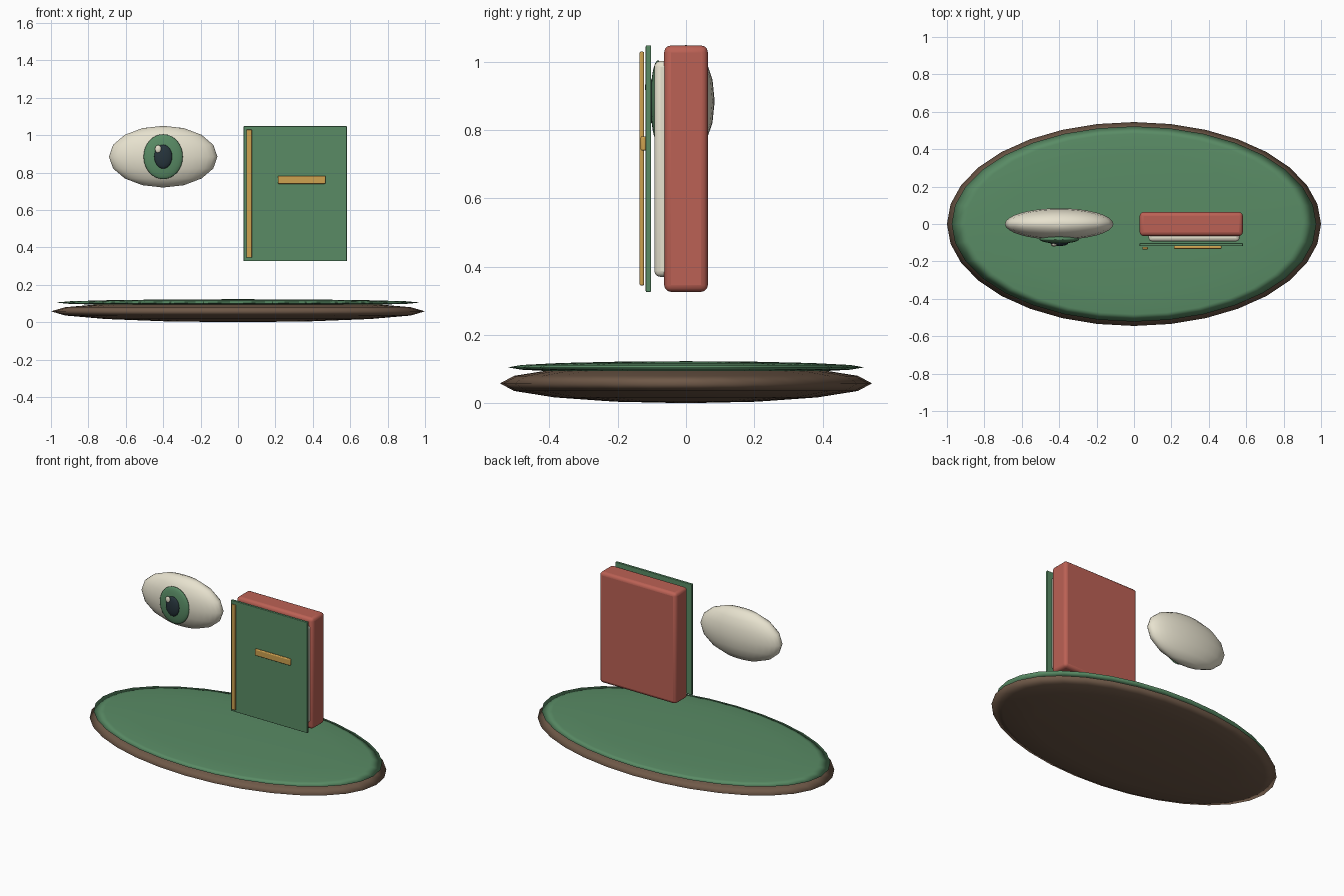
import bpy
import math

if "Cube" in bpy.data.objects:
    bpy.data.objects.remove(bpy.data.objects["Cube"])


def material(name, color):
    m = bpy.data.materials.new(name)
    m.diffuse_color = (*color, 1)
    m.use_nodes = True
    m.node_tree.nodes["Principled BSDF"].inputs["Base Color"].default_value = m.diffuse_color
    return m


GREEN = material("green", (0.10, 0.26, 0.13))
BROWN = material("brown", (0.16, 0.10, 0.065))
RED = material("red", (0.50, 0.12, 0.09))
IVORY = material("ivory", (0.80, 0.76, 0.62))
GOLD = material("gold", (0.62, 0.36, 0.08))
DARK = material("dark", (0.02, 0.035, 0.045))


def finish(name, mat):
    ob = bpy.context.object
    ob.name = name
    ob.data.materials.append(mat)
    bpy.ops.object.transform_apply(location=False, rotation=False, scale=True)
    return ob


def ellipsoid(name, center, radii, mat, segments=32, rings=8):
    bpy.ops.mesh.primitive_uv_sphere_add(segments=segments, ring_count=rings, location=center)
    bpy.context.object.scale = radii
    ob = finish(name, mat)
    bpy.ops.object.shade_smooth()
    return ob


def box(name, low, high, mat, bevel):
    center = [(a + b) / 2 for a, b in zip(low, high)]
    bpy.ops.mesh.primitive_cube_add(size=1, location=center)
    bpy.context.object.scale = [b - a for a, b in zip(low, high)]
    ob = finish(name, mat)
    mod = ob.modifiers.new("bevel", 'BEVEL')
    mod.width = bevel
    mod.segments = 3
    bpy.ops.object.shade_smooth_by_angle(angle=math.radians(35))
    return ob


# Oval ground: brown soil lens with a thin grass lens on top
ellipsoid("soil_base", (0, 0, 0.058), (1.0, 0.545, 0.058), BROWN)
ellipsoid("grass_top", (0, 0, 0.105), (0.975, 0.522, 0.018), GREEN)

# Floating eye
ellipsoid("eyeball", (-0.4, 0, 0.885), (0.29, 0.084, 0.165), IVORY)
ellipsoid("iris", (-0.4, -0.082, 0.885), (0.105, 0.022, 0.12), GREEN, 32, 16)
ellipsoid("pupil", (-0.4, -0.102, 0.885), (0.048, 0.016, 0.064), DARK, 24, 12)
ellipsoid("eye_highlight", (-0.427, -0.112, 0.926), (0.017, 0.008, 0.021), IVORY, 16, 8)

# Floating book: back block, pages, front cover and gilt trim
box("book_back", (0.03, -0.064, 0.326), (0.582, 0.064, 1.048), RED, 0.02)
box("book_pages", (0.078, -0.093, 0.37), (0.564, -0.03, 1.003), IVORY, 0.018)
box("book_cover", (0.03, -0.118, 0.326), (0.582, -0.102, 1.048), GREEN, 0.003)
box("spine_strip", (0.045, -0.136, 0.345), (0.074, -0.123, 1.03), GOLD, 0.004)
box("title_bar", (0.213, -0.133, 0.74), (0.468, -0.117, 0.782), GOLD, 0.005)
